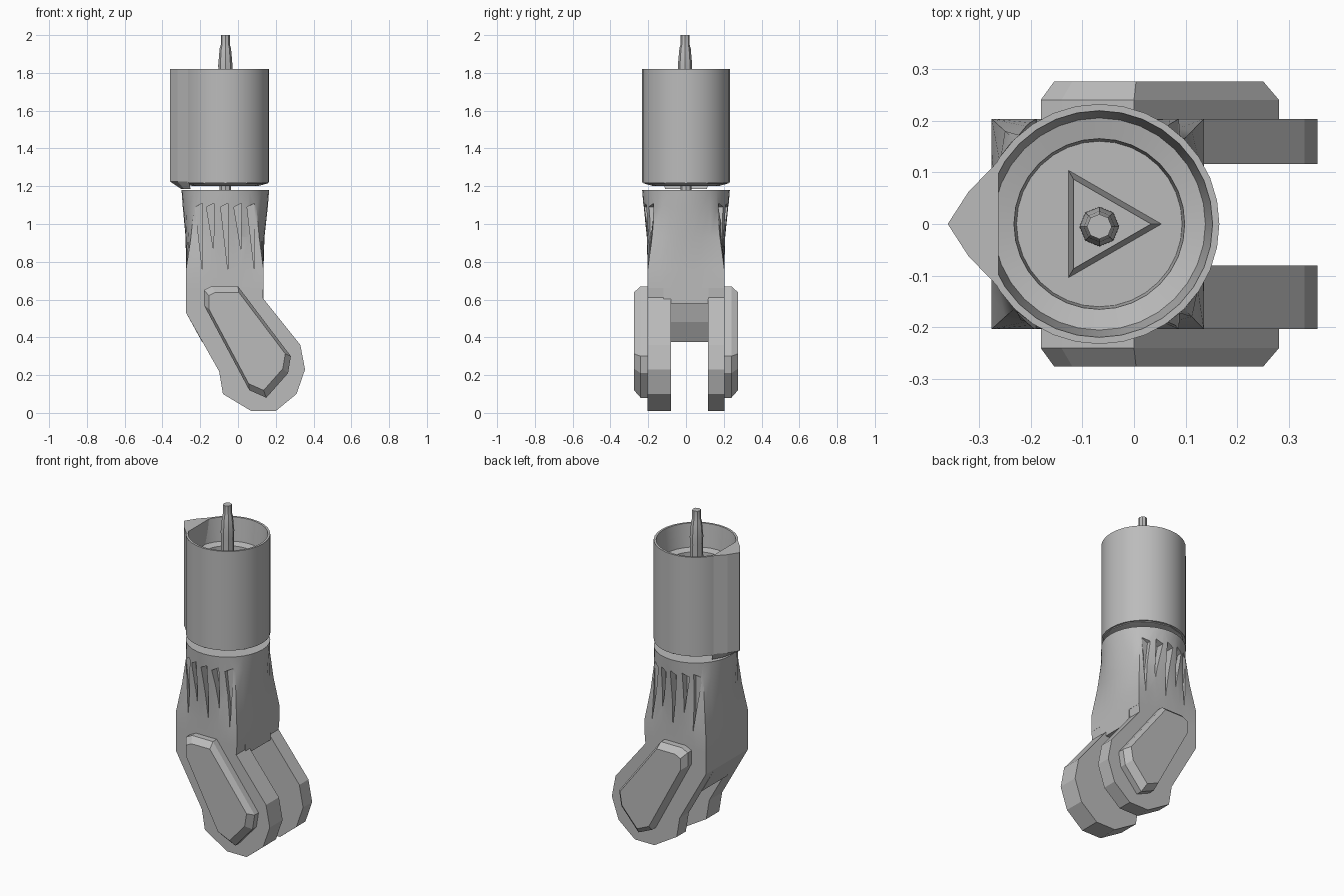
import bpy, bmesh, math
from mathutils import Vector

cube = bpy.data.objects.get("Cube")
if cube:
    bpy.data.objects.remove(cube, do_unlink=True)

grey = bpy.data.materials.new("light_grey_metal")
grey.use_nodes = True
grey.diffuse_color = (0.5, 0.5, 0.5, 1)
grey.node_tree.nodes["Principled BSDF"].inputs["Base Color"].default_value = (0.5, 0.5, 0.5, 1)

AXIS = -0.067      # x of the housing axis
RADIUS = 0.232
SIDES = 32


def finish(name, bm, smooth=False):
    bmesh.ops.recalc_face_normals(bm, faces=bm.faces)
    mesh = bpy.data.meshes.new(name)
    bm.to_mesh(mesh)
    bm.free()
    ob = bpy.data.objects.new(name, mesh)
    bpy.context.collection.objects.link(ob)
    mesh.materials.append(grey)
    if smooth:
        bpy.ops.object.select_all(action="DESELECT")
        ob.select_set(True)
        bpy.context.view_layer.objects.active = ob
        bpy.ops.object.shade_smooth_by_angle(angle=math.radians(25))
    return ob


def loft(bm, rings, closed=False):
    """Skin equal-sized rings; cap the ends or join last to first."""
    loops = [[bm.verts.new(p) for p in ring] for ring in rings]
    pairs = list(zip(loops, loops[1:]))
    if closed:
        pairs.append((loops[-1], loops[0]))
    for a, b in pairs:
        for i in range(len(a)):
            j = (i + 1) % len(a)
            bm.faces.new((a[i], a[j], b[j], b[i]))
    if not closed:
        bm.faces.new(loops[0])
        bm.faces.new(loops[-1])


def circle(r, z, n=SIDES, x=AXIS, y=0):
    return [Vector((x + r * math.cos(2 * math.pi * i / n),
                    y + r * math.sin(2 * math.pi * i / n), z)) for i in range(n)]


def lathe(name, profile, n=SIDES, closed=False, y=0):
    bm = bmesh.new()
    loft(bm, [circle(r, z, n, AXIS, y) for r, z in profile], closed)
    return finish(name, bm, True)


def side_prism(bm, profile, y0, y1, inset=1.0):
    """Extrude an xz outline from y0 to y1, shrinking the y1 end."""
    c = sum((Vector(p) for p in profile), Vector((0, 0))) / len(profile)
    end = [c + (Vector(p) - c) * inset for p in profile]
    loft(bm, [[(x, y0, z) for x, z in profile], [(x, y1, z) for x, z in end]])


# Open-topped housing with its inner ledge and lower floor
lathe("housing", [(0.17, 1.22), (RADIUS, 1.22), (RADIUS, 1.82), (0.219, 1.82),
                  (0.205, 1.68), (0.165, 1.67), (0.16, 1.60)])

# Pointed rib running down the back of the housing
bm = bmesh.new()
rib = [(-0.262, 0.122), (-0.32, 0.062), (-0.36, 0), (-0.32, -0.062), (-0.262, -0.122)]
foot = [(-0.25, 0.11), (-0.285, 0.05), (-0.3, 0), (-0.285, -0.05), (-0.25, -0.11)]
loft(bm, [[(x, y, z) for x, y in outline]
          for outline, z in ((foot, 1.185), (rib, 1.225), (rib, 1.82))])
finish("housing_rib", bm)

# Stepped shaft, its three-cornered mount and the thin joint below the housing
lathe("shaft", [(0.04, 1.6), (0.036, 1.8), (0.038, 1.84), (0.03, 1.93),
                (0.024, 1.95), (0.024, 2.0)], 8, y=-0.005)
bm = bmesh.new()
loft(bm, [circle(0.12, 1.6, 3), circle(0.1, 1.68, 3)])
finish("shaft_mount", bm)
lathe("joint_disc", [(0.17, 1.2), (0.225, 1.215), (0.225, 1.222)], 12)
lathe("joint_pin", [(0.03, 1.15), (0.03, 1.23)], 8)

# Neck blending from a round collar to a square base
X0, X1, Y = -0.275, 0.135, 0.203


def blend_ring(t, z, grow=1.0):
    ring = []
    for p in circle(1, 0, SIDES, 0):
        square = p / max(abs(p.x), abs(p.y))
        rnd = Vector((AXIS + RADIUS * grow * p.x, RADIUS * grow * p.y, z))
        sq = Vector(((X0 + X1) / 2 + square.x * (X1 - X0) / 2, square.y * Y, z))
        ring.append(rnd.lerp(sq, t))
    return ring


bm = bmesh.new()
loft(bm, [blend_ring(1, 0.66), blend_ring(1, 0.76), blend_ring(0.55, 0.93, 0.92),
          blend_ring(0.1, 1.09, 0.98), blend_ring(0, 1.18)])
neck = finish("neck", bm, True)

# Tapered cooling grooves cut in both flanks of the neck
bm = bmesh.new()
for side in (-1, 1):
    for i, x in enumerate((-0.205, -0.145, -0.07, 0.0, 0.07)):
        low = 0.86 if i % 2 else 0.76
        side_prism(bm, [(x - 0.022, 1.09), (x + 0.018, 1.11), (x + 0.016, low)],
                   side * 0.172, side * 0.3)
cutter = finish("groove_cutter", bm)
cutter.hide_render = True
mod = neck.modifiers.new("grooves", "BOOLEAN")
mod.operation = "DIFFERENCE"
mod.solver = "EXACT"
mod.object = cutter
bpy.context.view_layer.objects.active = neck
bpy.ops.object.modifier_apply(modifier=mod.name)
bpy.data.objects.remove(cutter, do_unlink=True)

# Fork: two bent prongs, chamfered on the outside
prong = [(X0, 0.67), (X0, 0.53), (-0.1, 0.22), (-0.08, 0.1), (0.07, 0.01), (0.2, 0.01),
         (0.31, 0.1), (0.355, 0.23), (0.33, 0.36), (0.13, 0.61), (X1, 0.67)]
for name, inner, side in (("left_prong", 0.116, 1), ("right_prong", 0.08, -1)):
    bm = bmesh.new()
    side_prism(bm, prong, side * inner, side * Y)
    finish(name, bm)

# Web that closes the rear and top of the fork
bm = bmesh.new()
side_prism(bm, [(X0, 0.67), (X0, 0.53), (-0.19, 0.375), (-0.13, 0.375), (-0.07, 0.48),
                (-0.04, 0.58), (X1, 0.58), (X1, 0.67)], -0.12, 0.12)
finish("fork_web", bm)

# Raised bevelled pads on the outer faces of the prongs
pad = [(-0.18, 0.65), (-0.14, 0.67), (0.0, 0.67), (0.28, 0.3), (0.265, 0.21),
       (0.15, 0.08), (0.06, 0.12), (-0.18, 0.57)]
for name, side in (("left_pad", 1), ("right_pad", -1)):
    bm = bmesh.new()
    side_prism(bm, pad, side * 0.24, side * 0.275, 0.88)
    side_prism(bm, pad, side * (Y - 0.01), side * 0.24)
    bmesh.ops.remove_doubles(bm, verts=bm.verts, dist=0.0001)
    inside = [f for f in bm.faces if all(abs(abs(v.co.y) - 0.24) < 0.001 for v in f.verts)]
    bmesh.ops.delete(bm, geom=inside, context="FACES_ONLY")
    finish(name, bm)
